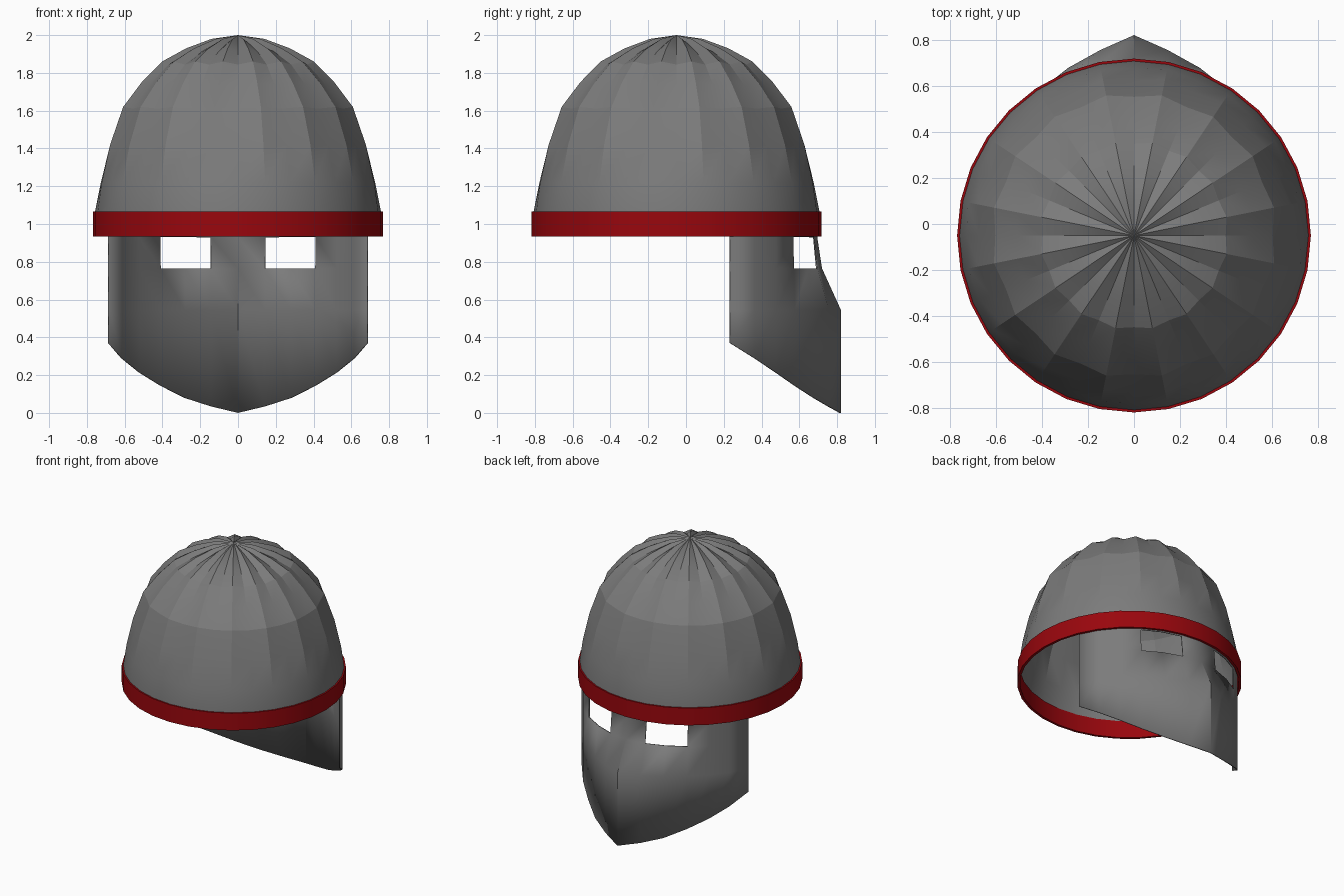
import bpy, math

if "Cube" in bpy.data.objects:
    bpy.data.objects.remove(bpy.data.objects["Cube"])

CY = -0.05                      # helmet axis in y
STEP = math.radians(11.25)      # 32 divisions around


def material(name, color):
    mat = bpy.data.materials.new(name)
    mat.diffuse_color = color
    mat.use_nodes = True
    mat.node_tree.nodes["Principled BSDF"].inputs["Base Color"].default_value = mat.diffuse_color
    return mat


STEEL = material("dark_steel", (0.2, 0.2, 0.2, 1))
RED = material("red", (0.32, 0.002, 0.004, 1))


def polar(r, i, z):
    return (r * math.sin(i * STEP), CY + r * math.cos(i * STEP), z)


def make(name, verts, faces, mat, thickness=0.0, angle=20):
    me = bpy.data.meshes.new(name)
    me.from_pydata(verts, [], faces)
    me.materials.append(mat)
    ob = bpy.data.objects.new(name, me)
    bpy.context.collection.objects.link(ob)
    bpy.ops.object.select_all(action='DESELECT')
    bpy.context.view_layer.objects.active = ob
    ob.select_set(True)
    bpy.ops.object.mode_set(mode='EDIT')
    bpy.ops.mesh.select_all(action='SELECT')
    bpy.ops.mesh.delete_loose()
    bpy.ops.mesh.select_all(action='SELECT')
    bpy.ops.mesh.normals_make_consistent(inside=False)
    bpy.ops.object.mode_set(mode='OBJECT')
    bpy.ops.object.shade_smooth_by_angle(angle=math.radians(angle))
    if thickness:
        mod = ob.modifiers.new("thickness", 'SOLIDIFY')
        mod.thickness = thickness
        mod.offset = -1
    return ob


# Fluted dome: 16 raised ribs (odd columns), panels hollowed less towards the rim
profile = [(0.143, 1.98, 0.02), (0.28, 1.93, 0.02), (0.41, 1.86, 0.02),
           (0.52, 1.75, 0.02), (0.62, 1.62, 0.02), (0.69, 1.42, 0.016),
           (0.735, 1.22, 0.009), (0.758, 1.06, 0.0), (0.758, 1.01, 0.0)]
verts, faces = [(0, CY, 2.0)], []
for k, (r, z, depth) in enumerate(profile):
    a = (0, 2.0) if k == 0 else profile[k - 1]
    b = profile[min(k + 1, len(profile) - 1)]
    dr, dz = b[0] - a[0], b[1] - a[1]
    n = math.hypot(dr, dz)
    for i in range(32):
        d = 0.0 if i % 2 else depth
        verts.append(polar(r + d * dz / n, i, z - d * dr / n))
for i in range(32):
    j = (i + 1) % 32
    faces.append((0, 1 + i, 1 + j))
    for k in range(len(profile) - 1):
        p, q = 1 + 32 * k, 33 + 32 * k
        faces.append((p + i, q + i, q + j, p + j))
make("dome", verts, faces, STEEL, angle=15)

# Red brow band: 32-sided ring with a rectangular section
section = [(0.768, 0.935), (0.768, 1.065), (0.75, 1.065), (0.75, 0.935)]
verts = [polar(r, i, z) for i in range(32) for r, z in section]
faces = []
for i in range(32):
    j = (i + 1) % 32
    for k in range(4):
        m = (k + 1) % 4
        faces.append((4 * i + k, 4 * j + k, 4 * j + m, 4 * i + m))
make("brow_band", verts, faces, RED)

# Face guard: curved plate with a pushed-out centre and two eye openings
bottom = [0.0, 0.035, 0.08, 0.145, 0.215, 0.29, 0.37]
push = [0.125, 0.075, 0.04, 0.008, 0, 0, 0]
rows = [(1.0, 0), (0.93, 0), (0.765, 0.2), (0.545, 1), (None, 1)]
verts, faces = [], []
for i in range(-6, 7):
    for z, f in rows:
        x, y, z = polar(0.745, i, bottom[abs(i)] if z is None else z)
        verts.append((x, y + f * push[abs(i)], z))
R = len(rows)
for c in range(12):
    for k in range(R - 1):
        if k == 1 and c in (3, 4, 7, 8):    # eye openings
            continue
        p, q = c * R + k, (c + 1) * R + k
        faces.append((p, p + 1, q + 1, q))
make("face_guard", verts, faces, STEEL, 0.008, 25)
